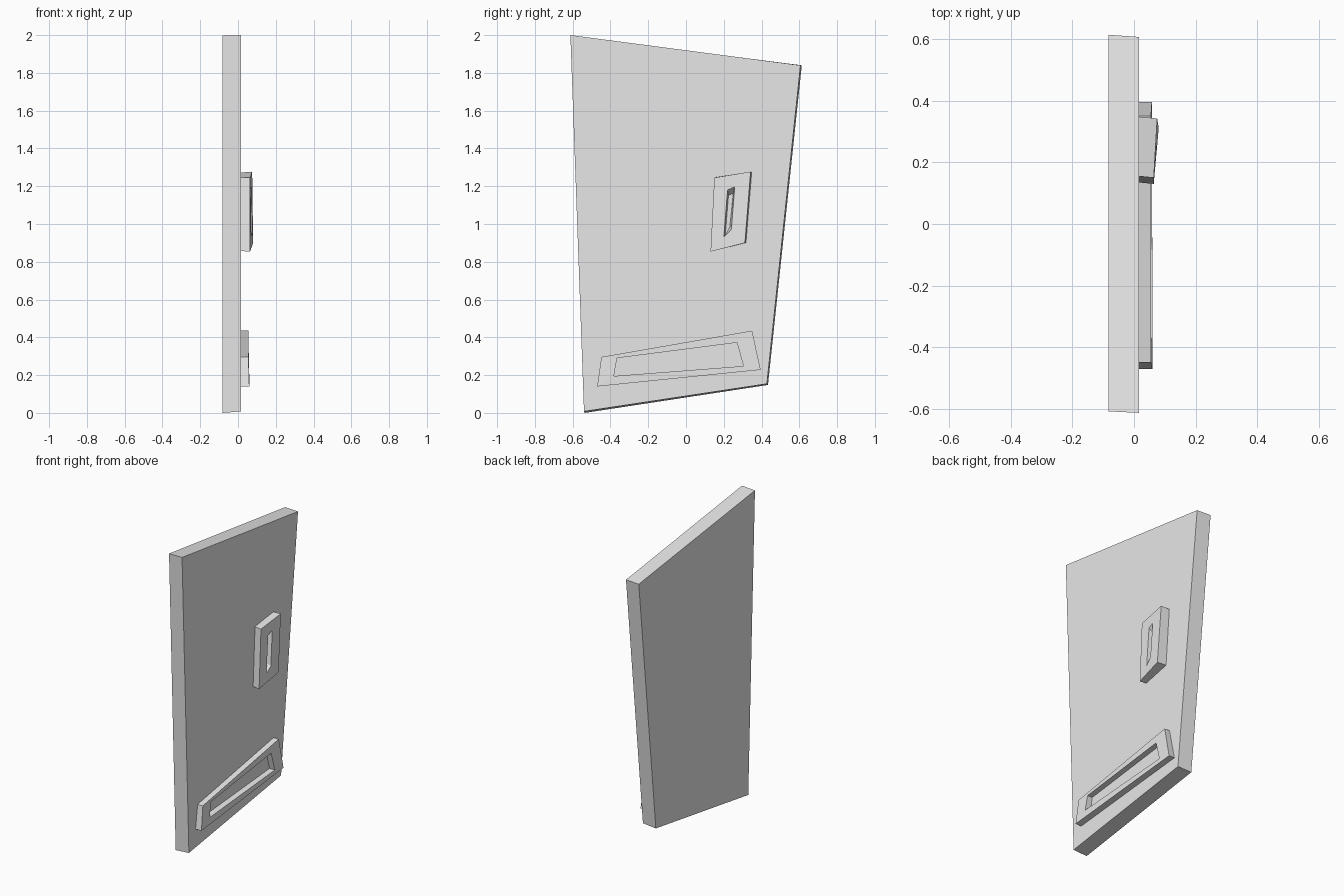
import bpy
import bmesh

cube = bpy.data.objects.get("Cube")
if cube:
    bpy.data.objects.remove(cube, do_unlink=True)

grey = bpy.data.materials.new("light grey")
grey.use_nodes = True
grey.diffuse_color = (0.8, 0.8, 0.8, 1)
grey.node_tree.nodes["Principled BSDF"].inputs["Base Color"].default_value = (0.8, 0.8, 0.8, 1)


def loft(name, rings):
    """Solid through four-sided rings of (x, y, z), capped at both ends."""
    bm = bmesh.new()
    loops = [[bm.verts.new(p) for p in ring] for ring in rings]
    for a, b in zip(loops, loops[1:]):
        for i in range(4):
            j = (i + 1) % 4
            bm.faces.new((a[i], a[j], b[j], b[i]))
    bm.faces.new(loops[0])
    bm.faces.new(loops[-1])
    bmesh.ops.recalc_face_normals(bm, faces=bm.faces)
    mesh = bpy.data.meshes.new(name)
    bm.to_mesh(mesh)
    bm.free()
    mesh.materials.append(grey)
    obj = bpy.data.objects.new(name, mesh)
    bpy.context.collection.objects.link(obj)
    return obj


def ring(outline, xs):
    """Place a (y, z) outline at the given x, one for all or one per corner."""
    if not isinstance(xs, (list, tuple)):
        xs = [xs] * 4
    return [(x, y, z) for x, (y, z) in zip(xs, outline)]


# Crooked door slab, slightly wider at the back
door_back = [(-0.607, 1.997), (0.613, 1.84), (0.434, 0.148), (-0.537, 0)]
door_front = [(-0.612, 2.0), (0.606, 1.84), (0.428, 0.154), (-0.54, 0.008)]
loft("door_slab", [ring(door_back, -0.082), ring(door_front, 0.017)])

# Letter slot frame with a sunken opening
slot_outer = [(-0.448, 0.296), (0.35, 0.435), (0.395, 0.228), (-0.47, 0.14)]
slot_inner = [(-0.365, 0.29), (0.27, 0.372), (0.304, 0.248), (-0.382, 0.195)]
slot_face = [0.055, 0.055, 0.058, 0.06]
loft("letter_slot_frame", [
    ring(slot_outer, 0.012), ring(slot_outer, slot_face),
    ring(slot_inner, slot_face), ring(slot_inner, 0.019)])

# Tilted lock plate with a tapered keyhole recess
plate_back = [(0.155, 1.247), (0.348, 1.272), (0.318, 0.9), (0.135, 0.857)]
plate_front = [(0.15, 1.245), (0.342, 1.277), (0.312, 0.9), (0.13, 0.854)]
hole_front = [(0.22, 1.18), (0.258, 1.197), (0.24, 0.97), (0.2, 0.93)]
hole_floor = [(0.225, 1.152), (0.25, 1.162), (0.232, 0.985), (0.208, 0.94)]
loft("lock_plate", [
    ring(plate_back, 0.012), ring(plate_front, [0.064, 0.075, 0.08, 0.064]),
    ring(hole_front, [0.068, 0.071, 0.074, 0.069]), ring(hole_floor, 0.03)])
